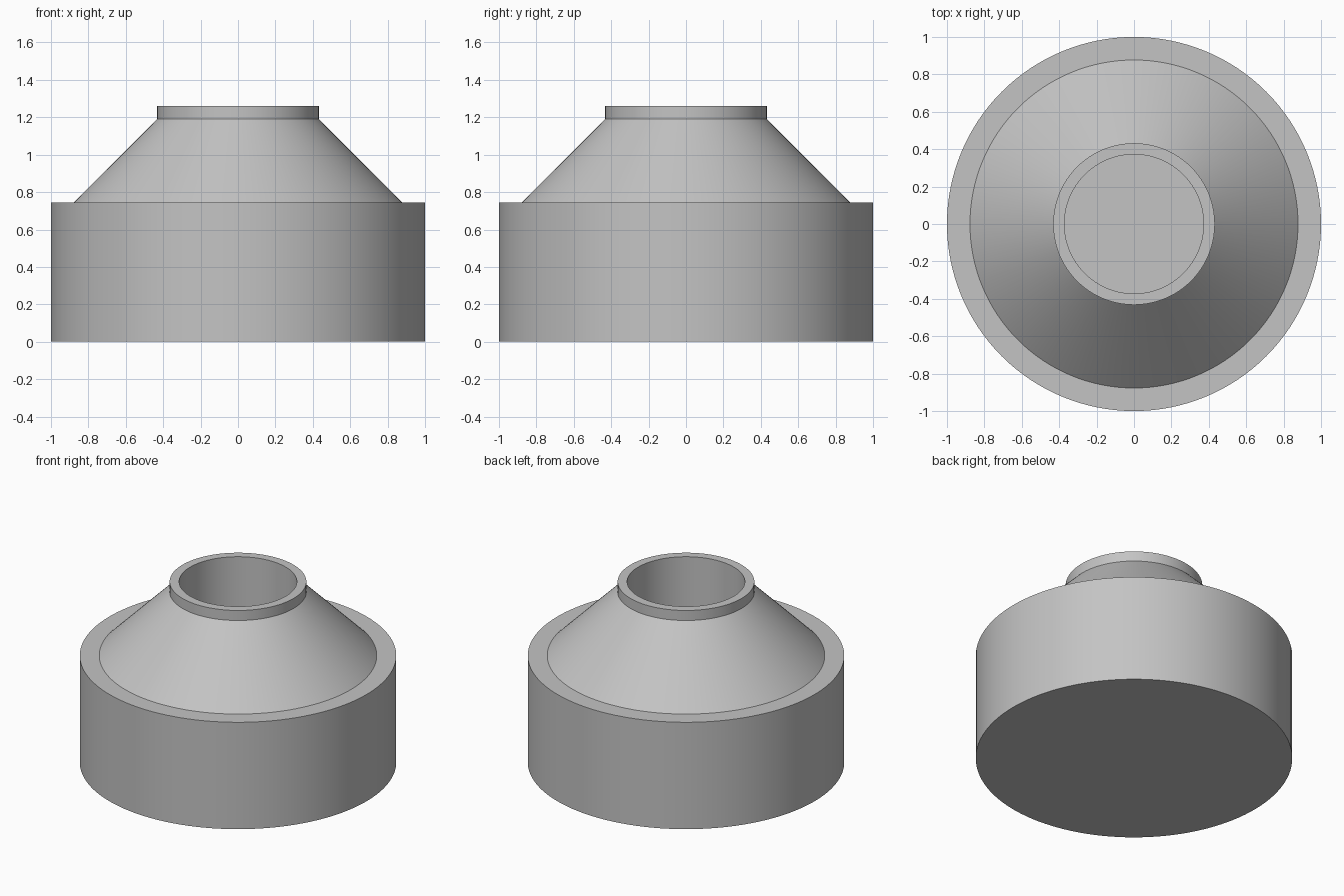
import bpy, bmesh, math

SEGMENTS = 128

cube = bpy.data.objects.get("Cube")
if cube:
    bpy.data.objects.remove(cube, do_unlink=True)

# Single plain grey
grey = bpy.data.materials.new("light_grey")
grey.use_nodes = True
colour = (0.55, 0.55, 0.55, 1)
grey.diffuse_color = colour
grey.node_tree.nodes["Principled BSDF"].inputs["Base Color"].default_value = colour


def lathe(name, profile):
    """Revolve a (radius, height) profile around z; ends are on the axis."""
    bm = bmesh.new()
    verts = [bm.verts.new((r, 0, z)) for r, z in profile]
    edges = [bm.edges.new(pair) for pair in zip(verts, verts[1:])]
    bmesh.ops.spin(bm, geom=verts + edges, cent=(0, 0, 0), axis=(0, 0, 1),
                   angle=math.tau, steps=SEGMENTS, use_merge=True)
    bmesh.ops.remove_doubles(bm, verts=bm.verts, dist=1e-5)
    bmesh.ops.recalc_face_normals(bm, faces=bm.faces)
    mesh = bpy.data.meshes.new(name)
    bm.to_mesh(mesh)
    bm.free()
    mesh.materials.append(grey)
    obj = bpy.data.objects.new(name, mesh)
    bpy.context.collection.objects.link(obj)
    bpy.ops.object.select_all(action="DESELECT")
    obj.select_set(True)
    bpy.context.view_layer.objects.active = obj
    bpy.ops.object.shade_smooth_by_angle(angle=math.radians(30))
    return obj


base_top, neck_bottom, neck_top = 0.745, 1.19, 1.26
bore_radius, bore_floor = 0.372, 0.12

lathe("bottle_body", [
    (0, 0), (1, 0), (1, base_top),                       # drum base
    (0.877, base_top), (0.432, neck_bottom),             # ledge and shoulder
    (0.432, neck_top), (bore_radius, neck_top),          # neck collar and rim
    (bore_radius, bore_floor), (0, bore_floor),          # straight bore
])
